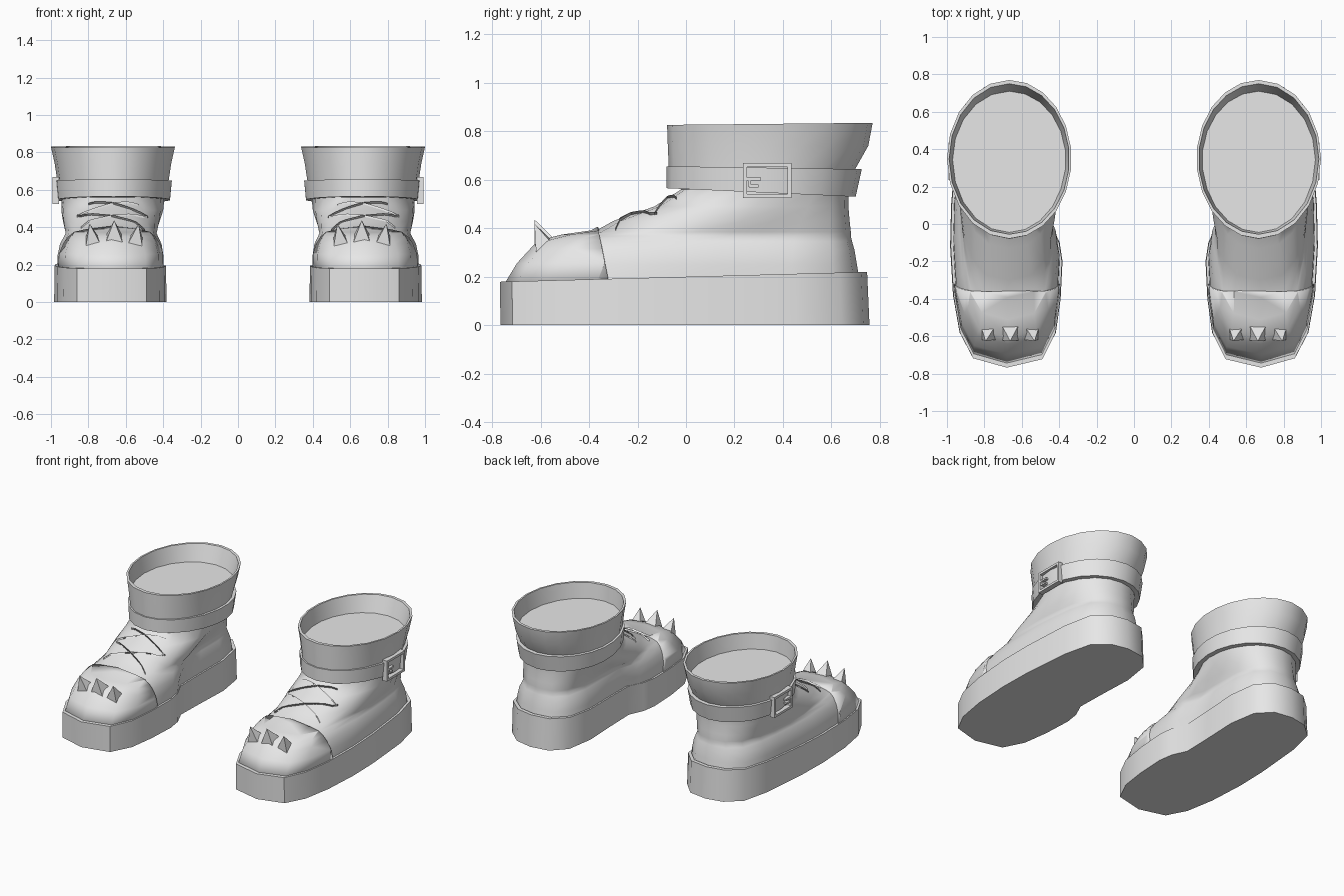
import bpy, bmesh, math
from mathutils import Vector, Matrix
from mathutils.bvhtree import BVHTree

if "Cube" in bpy.data.objects:
    bpy.data.objects.remove(bpy.data.objects["Cube"])

grey = bpy.data.materials.new("plain grey")
grey.use_nodes = True
grey.diffuse_color = (0.8, 0.8, 0.8, 1)
grey.node_tree.nodes["Principled BSDF"].inputs["Base Color"].default_value = (0.8, 0.8, 0.8, 1)

CX, PIVOT = 0.667, 0.3

# Sole outline of the left boot, from the toe round the outer side to the heel and back
SOLE = [(.68, -.765), (.86, -.715), (.93, -.58), (.965, -.38), (.98, -.12), (.975, .1),
        (.96, .28), (.945, .45), (.9, .64), (.8, .73), (.68, .755), (.55, .735), (.46, .64),
        (.43, .45), (.44, .2), (.445, 0), (.4, -.1), (.385, -.2), (.395, -.4), (.42, -.58), (.49, -.72)]
N = len(SOLE)


def shaft_point(i):
    """Point on the oval leg opening that matches sole point i."""
    a = math.pi * (i / 10 if i <= 10 else 1 + (i - 10) / (N - 10)) - math.pi / 2
    return CX + .333 * math.cos(a), .35 + .42 * math.sin(a)


def ring(z, front, back, blend, width, tilt=0):
    """Horizontal section, blended from sole outline to leg oval and fitted front to back."""
    pts = []
    for i, (sx, sy) in enumerate(SOLE):
        ox, oy = shaft_point(i)
        pts.append((sx + (ox - sx) * blend, sy + (oy - sy) * blend))
    low, high = min(p[1] for p in pts), max(p[1] for p in pts)
    out = []
    for x, y in pts:
        k = (PIVOT - front) / (PIVOT - low) if y < PIVOT else (back - PIVOT) / (high - PIVOT)
        y = PIVOT + (y - PIVOT) * k
        out.append(Vector((CX + (x - CX) * width, y, z + tilt * (y - PIVOT))))
    return out


def loft(levels, cap_start=False, cap_end=False, closed=False):
    bm = bmesh.new()
    rows = [[bm.verts.new(p) for p in ring(*level)] for level in levels]
    pairs = list(zip(rows, rows[1:])) + ([(rows[-1], rows[0])] if closed else [])
    for a, b in pairs:
        for i in range(N):
            j = (i + 1) % N
            bm.faces.new((a[i], a[j], b[j], b[i]))
    if cap_start:
        bm.faces.new(rows[0][::-1])
    if cap_end:
        bm.faces.new(rows[-1])
    return bm


def add_part(name, bm, angle=40, thickness=0, offset=0):
    """Turn a bmesh into an object, mirrored to make the pair."""
    mesh = bpy.data.meshes.new(name)
    bm.to_mesh(mesh)
    obj = bpy.data.objects.new(name, mesh)
    bpy.context.collection.objects.link(obj)
    mesh.materials.append(grey)
    bpy.ops.object.select_all(action='DESELECT')
    obj.select_set(True)
    bpy.context.view_layer.objects.active = obj
    bpy.ops.object.shade_smooth_by_angle(angle=math.radians(angle))
    if thickness:
        solid = obj.modifiers.new("Thickness", 'SOLIDIFY')
        solid.thickness, solid.offset = thickness, offset
    obj.modifiers.new("Pair", 'MIRROR').use_mirror_merge = False
    return obj


# Sole slab with a narrow rim
sole = loft([(0, -.765, .757, 0, 1.01), (.208, -.768, .747, 0, 1, .027),
             (.208, -.74, .72, 0, .95, .027), (.17, -.73, .71, 0, .94, .027)], True, True)
add_part("sole", sole)

# Upper, from sole to ankle
UPPER = [(.16, -.74, .72, 0, .96), (.25, -.685, .705, 0, .95), (.31, -.63, .695, .1, .91),
         (.345, -.595, .685, .15, .85), (.368, -.5, .68, .2, .81), (.385, -.38, .68, .25, .82),
         (.43, -.3, .675, .45, .84), (.49, -.13, .67, .75, .85), (.56, -.02, .67, 1, .83),
         (.65, -.05, .685, 1, .87)]
upper = loft(UPPER)
add_part("upper", upper, 60)
upper_surface = BVHTree.FromBMesh(upper)

# Toe cap: a slightly larger shell cut off across the foot
cap = loft([(z + .006, f - .012, b, t, w + .025) for z, f, b, t, w in UPPER[:7]])
bmesh.ops.bisect_plane(cap, geom=cap.verts[:] + cap.edges[:] + cap.faces[:],
                       plane_co=(0, -.36, .385), plane_no=(0, 1, .2), clear_outer=True)
cap_surface = BVHTree.FromBMesh(cap)
add_part("toe_cap", cap, 60, .02, -1)

# Flared collar with its inner wall and floor
collar = loft([(.63, -.07, .69, 1, .89), (.74, -.075, .752, 1, .94), (.83, -.078, .77, 1, 1, .01),
               (.83, -.055, .75, 1, .965, .01), (.72, -.045, .71, 1, .91)], False, True)
add_part("collar", collar)

# Ankle strap
strap = loft([(.548, -.08, .7, 1, .92, -.045), (.65, -.08, .725, 1, .95, -.015),
              (.65, -.06, .69, 1, .87, -.015), (.548, -.04, .66, 1, .82, -.045)], closed=True)
add_part("ankle_strap", strap)

# Buckle frame and prong on the outer side: centre y, centre z, length, height
buckle = bmesh.new()
for y, z, length, height in [(.335, .661, .2, .016), (.335, .533, .2, .016),
                             (.243, .597, .016, .144), (.427, .597, .016, .144),
                             (.28, .603, .06, .012), (.262, .59, .012, .035), (.28, .575, .04, .012)]:
    place = Matrix.Translation((.975, y, z)) @ Matrix.Diagonal((.035, length, height, 1))
    bmesh.ops.create_cube(buckle, size=1, matrix=place)
add_part("buckle", buckle, 30)

# Crossed laces laid on the instep
laces = bmesh.new()
for start, end in [((.50, -.31), (.84, -.15)), ((.84, -.29), (.50, -.16)),
                   ((.48, -.13), (.80, -.04)), ((.86, -.13), (.53, -.04)),
                   ((.50, -.16), (.48, -.12)), ((.84, -.15), (.86, -.12))]:
    a, b = Vector((*start, .57)), Vector((*end, .57))
    previous = None
    for k in range(9):
        hit, normal, _, _ = upper_surface.ray_cast(a.lerp(b, k / 8), Vector((0, 0, -1)))
        if hit is None:
            continue
        side = (b - a).cross(normal).normalized() * .017
        centre = hit + normal * .014
        edge = [laces.verts.new(centre - side), laces.verts.new(centre + side)]
        if previous:
            laces.faces.new((previous[0], previous[1], edge[1], edge[0]))
        previous = edge
add_part("laces", laces, 40, .022)

# Pyramid studs on the toe cap
studs = bmesh.new()
for x, lean, size in [(.545, -.15, .056), (.662, 0, .064), (.78, .15, .056)]:
    hit = cap_surface.ray_cast(Vector((x, -.59, 1)), Vector((0, 0, -1)))[0] or Vector((x, -.59, .33))
    direction = Vector((lean, -.4, .92)).normalized()
    turn = Matrix.Rotation(math.atan2(lean, .92), 4, 'Y') @ Matrix.Rotation(.41, 4, 'X')
    place = Matrix.Translation(hit + direction * .035) @ turn @ Matrix.Rotation(math.pi / 4, 4, 'Z')
    bmesh.ops.create_cone(studs, cap_ends=True, segments=4, radius1=size, radius2=0,
                          depth=.11, matrix=place)
bmesh.ops.remove_doubles(studs, verts=studs.verts, dist=.0005)
add_part("toe_studs", studs, 20)
